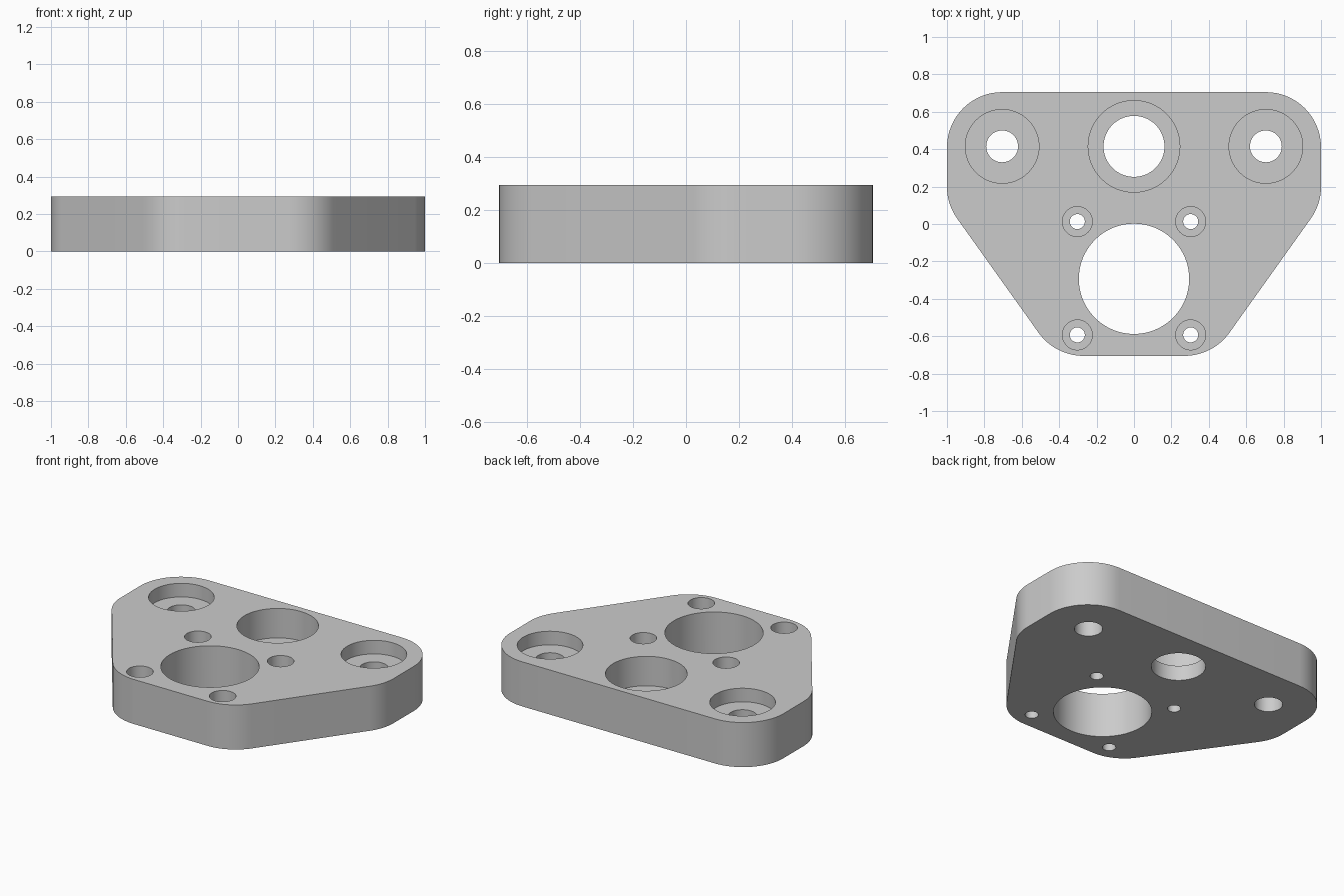
import bpy, bmesh, math
from mathutils import Vector

cube = bpy.data.objects.get("Cube")
if cube:
    bpy.data.objects.remove(cube, do_unlink=True)

THICK = 0.295      # plate thickness
CORNER = 0.295     # outline corner radius
SEG = 64

grey = bpy.data.materials.new("light_grey")
grey.use_nodes = True
grey.diffuse_color = (0.6, 0.6, 0.6, 1)
grey.node_tree.nodes["Principled BSDF"].inputs["Base Color"].default_value = (0.6, 0.6, 0.6, 1)


def make_object(name, bm):
    bmesh.ops.recalc_face_normals(bm, faces=bm.faces)
    mesh = bpy.data.meshes.new(name)
    bm.to_mesh(mesh)
    bm.free()
    mesh.materials.append(grey)
    obj = bpy.data.objects.new(name, mesh)
    bpy.context.collection.objects.link(obj)
    return obj


def arc(cx, cy, start, end, steps=16):
    """Points on a rounded corner between two angles."""
    angles = [start + (end - start) * i / steps for i in range(steps + 1)]
    return [(cx + CORNER * math.cos(a), cy + CORNER * math.sin(a)) for a in angles]


# Plate: right half of the outline, mirrored and extruded
upper, lower, foot = Vector((0.705, 0.41)), Vector((0.705, 0.2)), Vector((0.27, -0.41))
slope = lower - foot
tilt = math.atan2(-slope.x, slope.y)
half = (arc(*foot, -math.pi / 2, tilt) + arc(*lower, tilt, 0)
        + arc(*upper, 0, math.pi / 2))
outline = half + [(-x, y) for x, y in reversed(half)]
bm = bmesh.new()
base = bm.faces.new([bm.verts.new((x, y, 0)) for x, y in outline])
top = bmesh.ops.extrude_face_region(bm, geom=[base])["geom"]
bmesh.ops.translate(bm, vec=(0, 0, THICK),
                    verts=[v for v in top if isinstance(v, bmesh.types.BMVert)])
plate = make_object("mounting_plate", bm)


def stepped_cutter(bm, x, y, hole, bore, depth):
    """Closed solid of revolution: through hole plus wider counterbore above."""
    step = THICK - depth
    profile = [(hole, -0.1), (hole, step), (bore, step), (bore, THICK + 0.1)]
    if depth == 0:
        profile = [(hole, -0.1), (hole, THICK + 0.1)]
    rings = []
    for r, z in profile:
        rings.append([bm.verts.new((x + r * math.cos(2 * math.pi * i / SEG),
                                    y + r * math.sin(2 * math.pi * i / SEG), z))
                      for i in range(SEG)])
    for a, b in zip(rings, rings[1:]):
        for i in range(SEG):
            j = (i + 1) % SEG
            bm.faces.new((a[i], a[j], b[j], b[i]))
    bm.faces.new(rings[0][::-1])
    bm.faces.new(rings[-1])


# Holes
bm = bmesh.new()
stepped_cutter(bm, 0, -0.293, 0.295, 0.295, 0)              # motor opening
stepped_cutter(bm, 0, 0.415, 0.163, 0.245, 0.195)           # bearing seat
for side in (-1, 1):
    stepped_cutter(bm, side * 0.705, 0.415, 0.085, 0.197, 0.09)   # corner bolts
    for y in (0.013, -0.593):
        stepped_cutter(bm, side * 0.303, y, 0.04, 0.08, 0.195)    # motor screws
cutter = make_object("hole_cutter", bm)
cutter.hide_render = True

# Cut the plate, then drop the helper
cut = plate.modifiers.new("holes", "BOOLEAN")
cut.operation = "DIFFERENCE"
cut.solver = "EXACT"
cut.object = cutter
bpy.ops.object.select_all(action="DESELECT")
plate.select_set(True)
bpy.context.view_layer.objects.active = plate
bpy.ops.object.modifier_apply(modifier=cut.name)
bpy.data.objects.remove(cutter, do_unlink=True)
bpy.ops.object.shade_smooth_by_angle(angle=math.radians(30))
